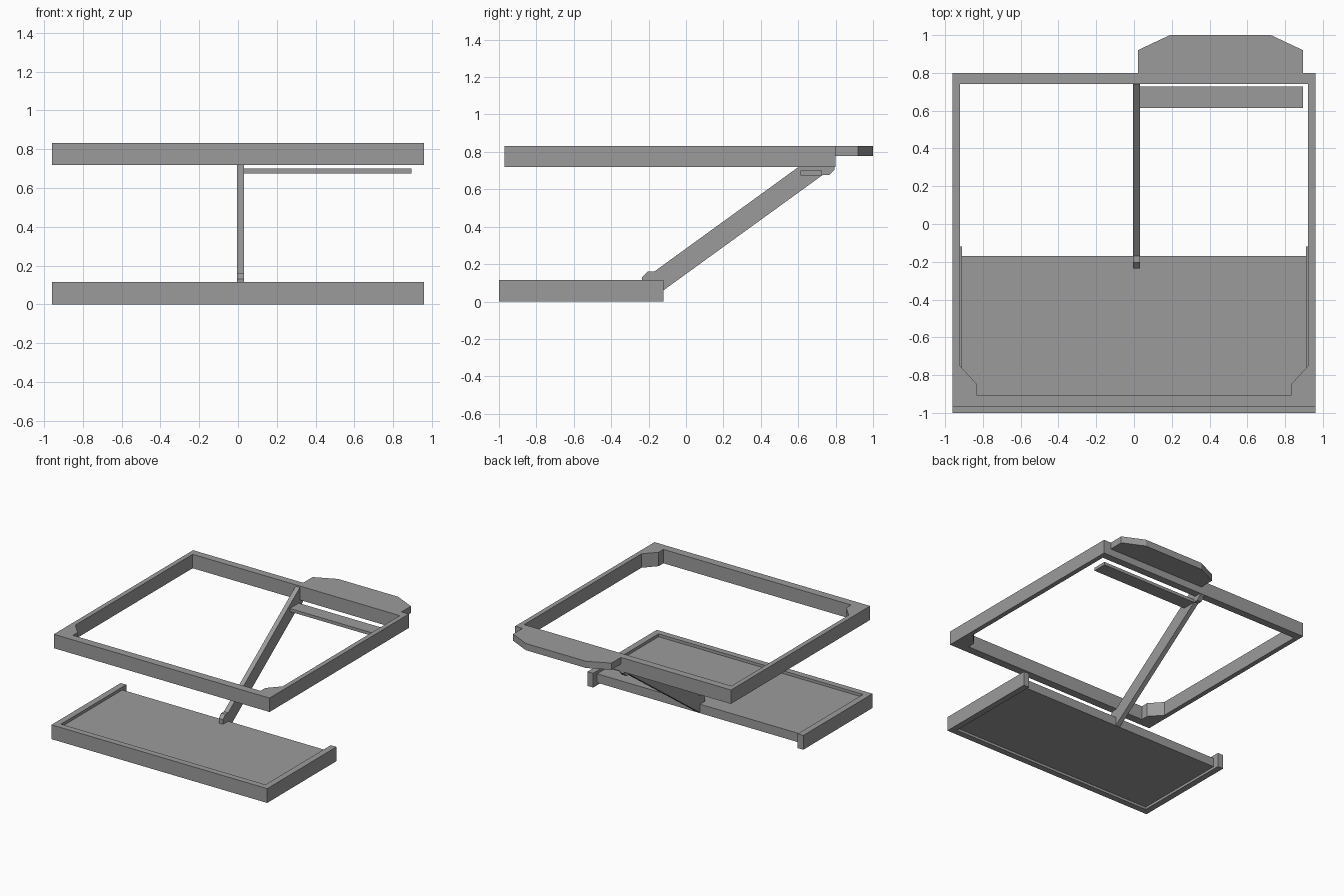
import bpy
import bmesh
from mathutils import Vector

cube = bpy.data.objects.get("Cube")
if cube:
    bpy.data.objects.remove(cube, do_unlink=True)

grey = bpy.data.materials.new("plain_grey")
grey.use_nodes = True
colour = (0.33, 0.33, 0.33, 1)
grey.diffuse_color = colour
grey.node_tree.nodes["Principled BSDF"].inputs["Base Color"].default_value = colour


def prism(name, outline, axis, low, high):
    """Extrude a flat outline along z, or a (y, z) outline along x."""
    bm = bmesh.new()
    if axis == "z":
        points = [(a, b, low) for a, b in outline]
        step = Vector((0, 0, high - low))
    else:
        points = [(low, a, b) for a, b in outline]
        step = Vector((high - low, 0, 0))
    face = bm.faces.new([bm.verts.new(p) for p in points])
    extruded = bmesh.ops.extrude_face_region(bm, geom=[face])["geom"]
    moved = [v for v in extruded if isinstance(v, bmesh.types.BMVert)]
    bmesh.ops.translate(bm, verts=moved, vec=step)
    bmesh.ops.recalc_face_normals(bm, faces=bm.faces)
    mesh = bpy.data.meshes.new(name)
    bm.to_mesh(mesh)
    bm.free()
    mesh.materials.append(grey)
    obj = bpy.data.objects.new(name, mesh)
    bpy.context.collection.objects.link(obj)
    return obj


def mirrored(half):
    """Complete a half outline across x = 0."""
    return half + [(-x, y) for x, y in reversed(half)]


def rect(x0, x1, y0, y1):
    return [(x0, y0), (x1, y0), (x1, y1), (x0, y1)]


# Lower tray: three-sided rim with a recessed floor
prism("tray_rim", mirrored([(0.96, -1), (0.96, -0.12), (0.91, -0.12), (0.91, -0.95)]),
      "z", 0, 0.115)
prism("tray_floor", rect(-0.91, 0.91, -0.95, -0.17), "z", 0.02, 0.092)

# Upper frame: rectangle cut by an opening with stepped front corners
frame = prism("upper_frame", rect(-0.96, 0.96, -0.97, 0.80), "z", 0.72, 0.832)
opening = prism("frame_opening_cutter",
                mirrored([(0.835, -0.905), (0.835, -0.845), (0.922, -0.75), (0.922, 0.74)]),
                "z", 0.6, 0.95)
opening.hide_render = True
opening.hide_viewport = True
cut = frame.modifiers.new("opening", "BOOLEAN")
cut.operation = "DIFFERENCE"
cut.solver = "EXACT"
cut.object = opening

# Slanted arm with hooked ends
prism("slanted_arm",
      [(-0.235, 0.092), (-0.235, 0.13), (-0.205, 0.16), (-0.17, 0.16),
       (0.74, 0.82), (0.74, 0.72), (0.795, 0.72), (0.795, 0.705),
       (0.765, 0.676), (0.73, 0.676), (-0.17, 0.024), (-0.17, 0.092)],
      "x", -0.006, 0.032)

# Cross bar and rear tab beside the arm
prism("cross_bar", rect(0.032, 0.895, 0.613, 0.727), "z", 0.675, 0.70)
prism("rear_tab",
      [(0.02, 0.80), (0.895, 0.80), (0.895, 0.92), (0.725, 1), (0.19, 1), (0.02, 0.92)],
      "z", 0.778, 0.832)
